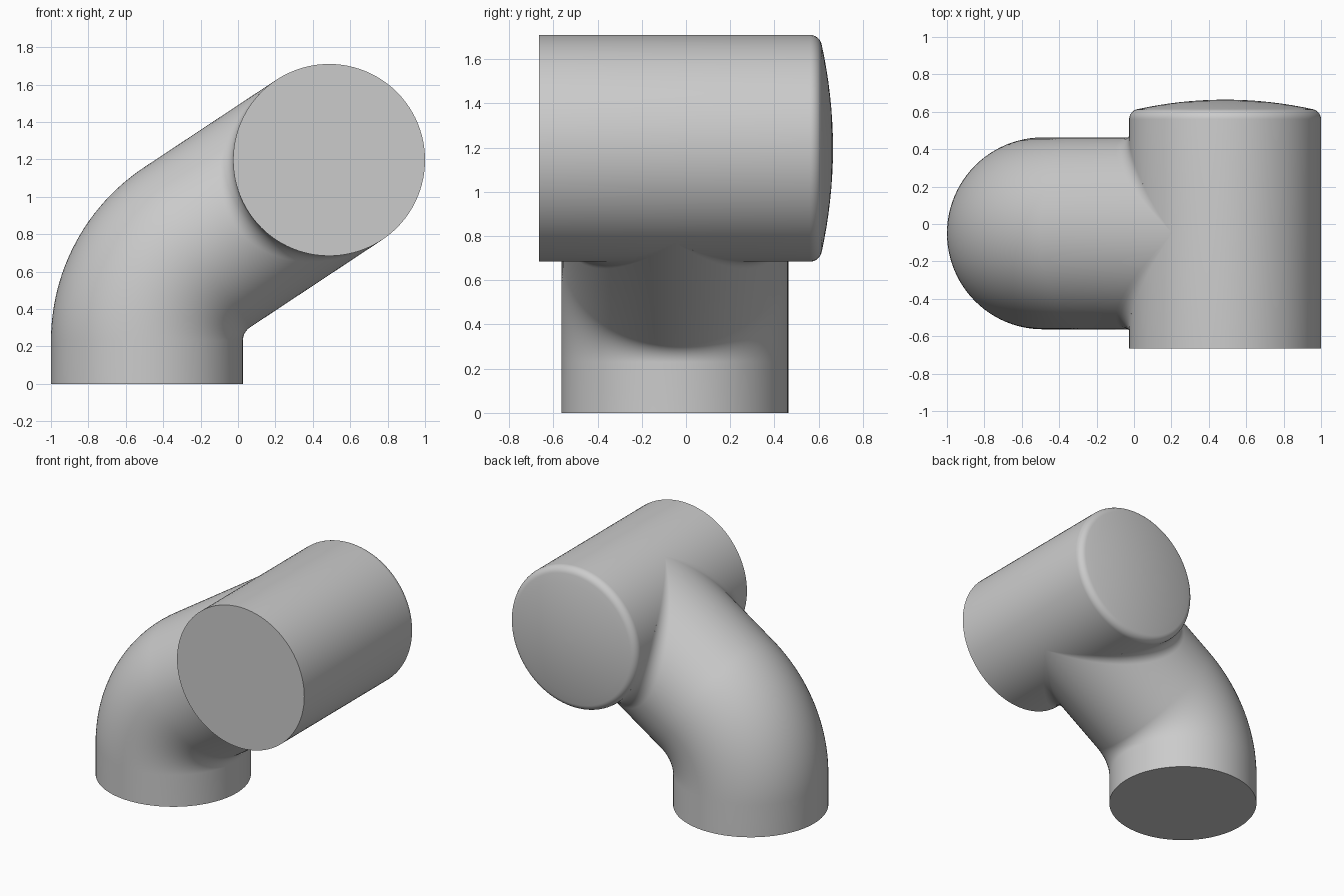
import bpy
import bmesh
from math import sin, cos, pi, radians, sqrt
from mathutils import Vector

cube = bpy.data.objects.get("Cube")
if cube:
    bpy.data.objects.remove(cube)

RADIUS = 0.513            # both pipes
FILLET = 0.1              # blend where the pipes meet
BEND = 0.6                # centreline radius of the elbow
TILT = radians(56.5)
SEGMENTS = 96
PIPE_Y = -0.05
BASE_X = -0.487
HEAD = Vector((0.487, PIPE_Y, 1.197))   # where the two axes cross

grey = bpy.data.materials.new("plain grey")
grey.use_nodes = True
colour = (0.6, 0.6, 0.6, 1)
grey.diffuse_color = colour
grey.node_tree.nodes["Principled BSDF"].inputs["Base Color"].default_value = colour


def loft(name, rings):
    """Skin closed rings of points, cap both ends and shade smooth."""
    bm = bmesh.new()
    loops = [[bm.verts.new(p) for p in ring] for ring in rings]
    for low, high in zip(loops, loops[1:]):
        for i in range(SEGMENTS):
            j = (i + 1) % SEGMENTS
            bm.faces.new((low[i], low[j], high[j], high[i]))
    bm.faces.new(loops[0])
    bm.faces.new(loops[-1])
    bmesh.ops.remove_doubles(bm, verts=bm.verts[:], dist=0.0001)
    bmesh.ops.recalc_face_normals(bm, faces=bm.faces[:])
    mesh = bpy.data.meshes.new(name)
    bm.to_mesh(mesh)
    bm.free()
    mesh.materials.append(grey)
    obj = bpy.data.objects.new(name, mesh)
    bpy.context.collection.objects.link(obj)
    bpy.ops.object.select_all(action="DESELECT")
    obj.select_set(True)
    bpy.context.view_layer.objects.active = obj
    bpy.ops.object.shade_smooth_by_angle(angle=radians(35))
    return obj


angles = [2 * pi * i / SEGMENTS for i in range(SEGMENTS)]
across = Vector((0, 1, 0))

# Crosswise pipe: flat front, rounded rim and shallow dome at the back
rim = 0.055
profile = [(RADIUS, -0.665), (RADIUS, 0.56)]
for i in range(1, 9):
    t = radians(80) * i / 8
    profile.append((RADIUS - rim + rim * cos(t), 0.56 + rim * sin(t)))
edge_r, edge_y = profile[-1]
for i in range(1, 9):
    r = edge_r * (1 - i / 8.2)
    profile.append((r, 0.665 - (0.665 - edge_y) * (r / edge_r) ** 2))
loft("crosswise_pipe", [
    [(HEAD.x + r * cos(a), y, HEAD.z + r * sin(a)) for a in angles]
    for r, y in profile])


# Bent pipe: upright foot, then the elbow
def frame(t):
    return Vector((cos(t), 0, -sin(t))), Vector((sin(t), 0, cos(t)))


end_side, end_dir = frame(TILT)
run = (HEAD.x - BASE_X - BEND * (1 - cos(TILT))) / sin(TILT)
bend_z = HEAD.z - run * cos(TILT) - BEND * sin(TILT)
pivot = Vector((BASE_X + BEND, PIPE_Y, bend_z))


def circle(centre, side):
    return [centre + RADIUS * (side * cos(a) + across * sin(a)) for a in angles]


rings = [circle(Vector((BASE_X, PIPE_Y, 0)), frame(0)[0])]
for i in range(25):
    side = frame(TILT * i / 24)[0]
    rings.append(circle(pivot - BEND * side, side))

# Rolling-ball blend from the bent pipe onto the crosswise pipe
STEPS = 10
blend = [[] for _ in range(STEPS + 1)]
lip = []
for a in angles:
    u, v = cos(a), sin(a)
    reach = RADIUS + FILLET
    ball = HEAD + reach * (end_side * u + across * v - end_dir * abs(v))
    to_pipe = -(end_side * u + across * v)
    to_head = end_dir * abs(v) - end_side * u
    gap = to_pipe.angle(to_head, 0)
    for k in range(STEPS + 1):
        w = k / STEPS
        if gap < 0.001:
            n = to_pipe
        else:
            n = (to_pipe * sin((1 - w) * gap) + to_head * sin(w * gap)) / sin(gap)
        blend[k].append(ball + FILLET * n)
    lip.append(blend[-1][-1] + 0.03 * to_head)   # tucked inside the other pipe
loft("bent_pipe", rings + blend + [lip])
